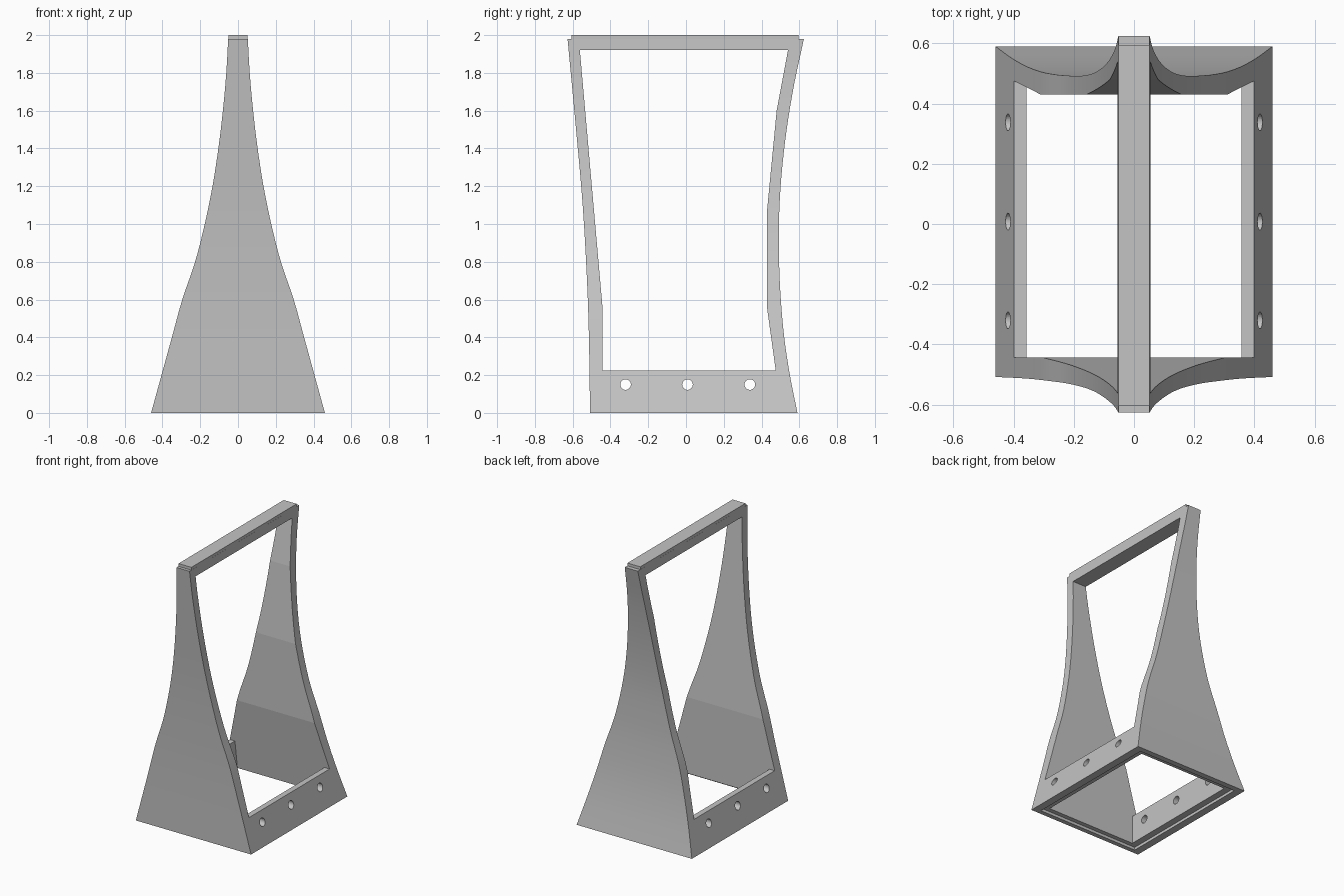
import bpy, bmesh, math
from mathutils import Matrix

if "Cube" in bpy.data.objects:
    bpy.data.objects.remove(bpy.data.objects["Cube"], do_unlink=True)

# One matte grey for everything
grey = bpy.data.materials.new("light grey")
grey.use_nodes = True
COLOUR = (0.55, 0.55, 0.55, 1.0)
grey.diffuse_color = COLOUR
grey.node_tree.nodes["Principled BSDF"].inputs["Base Color"].default_value = COLOUR


def make_object(name, bm):
    bmesh.ops.recalc_face_normals(bm, faces=bm.faces)
    mesh = bpy.data.meshes.new(name)
    bm.to_mesh(mesh)
    bm.free()
    mesh.materials.append(grey)
    obj = bpy.data.objects.new(name, mesh)
    bpy.context.collection.objects.link(obj)
    return obj


def curve(points, z):
    """Smooth value at height z through (z, value) points."""
    def slope(i):
        a, b = points[max(i - 1, 0)], points[min(i + 1, len(points) - 1)]
        return (b[1] - a[1]) / (b[0] - a[0])
    i = 0
    while i < len(points) - 2 and z > points[i + 1][0]:
        i += 1
    (z0, v0), (z1, v1) = points[i], points[i + 1]
    h = z1 - z0
    t = (z - z0) / h
    return ((2*t**3 - 3*t**2 + 1) * v0 + (t**3 - 2*t**2 + t) * h * slope(i)
            + (3*t**2 - 2*t**3) * v1 + (t**3 - t**2) * h * slope(i + 1))


def prism(name, outline, half_width):
    """Side outline of (y, z) points extruded across x."""
    bm = bmesh.new()
    face = bm.faces.new([bm.verts.new((-half_width, y, z)) for y, z in outline])
    ext = bmesh.ops.extrude_face_region(bm, geom=[face])
    verts = [g for g in ext["geom"] if isinstance(g, bmesh.types.BMVert)]
    bmesh.ops.translate(bm, verts=verts, vec=(2 * half_width, 0, 0))
    return make_object(name, bm)


def box(name, half_width, y0, y1, z0, z1):
    return prism(name, [(y0, z0), (y1, z0), (y1, z1), (y0, z1)], half_width)


def combine(target, tool, operation):
    tool.hide_render = True
    mod = target.modifiers.new(operation.lower(), "BOOLEAN")
    mod.operation, mod.solver, mod.object = operation, "EXACT", tool
    bpy.context.view_layer.objects.active = target
    bpy.ops.object.modifier_apply(modifier=mod.name)
    bpy.data.objects.remove(tool, do_unlink=True)


# Outer silhouette: half width, front edge and back edge by height
WIDTH = [(0, .46), (.2, .405), (.4, .35), (.6, .295), (.8, .227), (1.0, .176),
         (1.2, .135), (1.4, .104), (1.6, .08), (1.8, .062), (1.98, .052)]
FRONT = [(0, -.508), (.4, -.514), (.7, -.524), (1.1, -.547), (1.5, -.582), (1.98, -.627)]
BACK = [(0, .59), (.2, .55), (.4, .52), (.6, .502), (.8, .493), (1.1, .495),
        (1.4, .52), (1.7, .565), (1.98, .624)]

# Flared body lofted through rectangular sections
STEPS = 33
bm = bmesh.new()
rings = []
for i in range(STEPS + 1):
    z = 1.98 * i / STEPS
    w, f, b = curve(WIDTH, z), curve(FRONT, z), curve(BACK, z)
    rings.append([bm.verts.new(p) for p in ((-w, f, z), (w, f, z), (w, b, z), (-w, b, z))])
for low, high in zip(rings, rings[1:]):
    for k in range(4):
        n = (k + 1) % 4
        bm.faces.new((low[k], low[n], high[n], high[k]))
bm.faces.new(rings[0][::-1])
bm.faces.new(rings[-1])
stand = make_object("stand_frame", bm)

# Raised strip along the top bar
combine(stand, box("top_strip", .0515, -.605, .595, 1.96, 2.0), "UNION")

# Large opening through the sides
combine(stand, prism("side_opening", [
    (-.443, .225), (.475, .225), (.43, .55), (.43, 1.08), (.48, 1.6),
    (.54, 1.92), (-.562, 1.92), (-.443, .57)], 1.0), "DIFFERENCE")

# Hollow base between the side rails, with a shallow rebate underneath
combine(stand, prism("base_hollow", [
    (-.443, -.1), (.52, -.1), (.475, .225), (.4608, .3275), (-.443, .3275)], .357), "DIFFERENCE")
combine(stand, box("base_rebate", .405, -.475, .55, -.1, .02), "DIFFERENCE")

# Three round holes through each side rail
for y in (-.32, .008, .338):
    bm = bmesh.new()
    bmesh.ops.create_cone(bm, cap_ends=True, segments=32, radius1=.028, radius2=.028, depth=2,
                          matrix=Matrix.Translation((0, y, .15)) @ Matrix.Rotation(math.pi / 2, 4, "Y"))
    combine(stand, make_object("hole_cutter", bm), "DIFFERENCE")

# Smooth the gently curved outside, keep the inner bends crisp
bpy.ops.object.select_all(action="DESELECT")
stand.select_set(True)
bpy.context.view_layer.objects.active = stand
bpy.ops.object.shade_smooth_by_angle(angle=math.radians(4))
